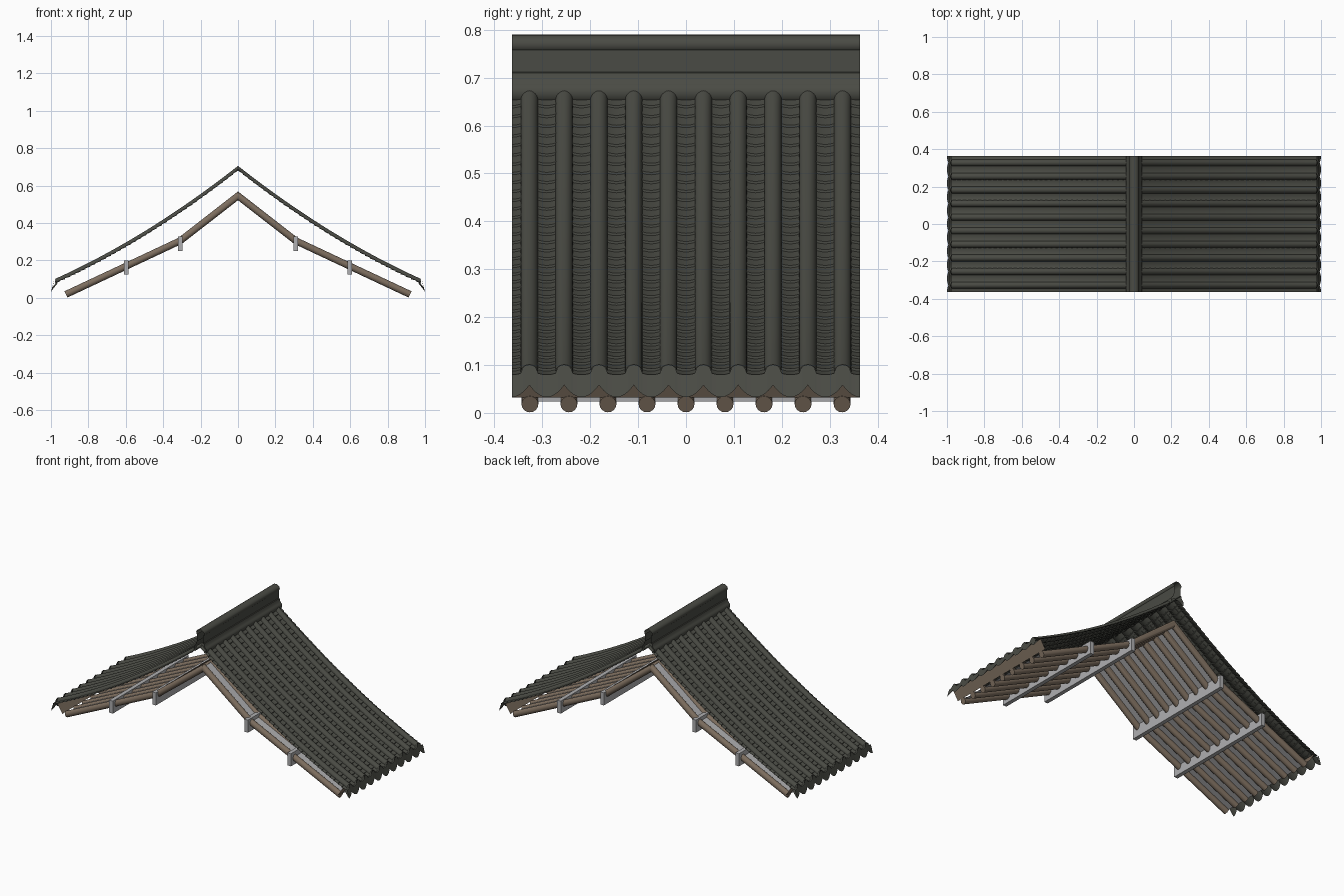
import bpy, bmesh, math
from mathutils import Vector

if "Cube" in bpy.data.objects:
    bpy.data.objects.remove(bpy.data.objects["Cube"])

HALF = 0.3635                 # half depth of the roof along y
ROWS = 10
PITCH = 2 * HALF / ROWS       # spacing of the tile rows


def material(name, rgb):
    m = bpy.data.materials.new(name)
    m.diffuse_color = (*rgb, 1)
    m.use_nodes = True
    m.node_tree.nodes["Principled BSDF"].inputs["Base Color"].default_value = m.diffuse_color
    return m


TILE = material("dark_tile", (0.068, 0.070, 0.058))
WOOD = material("brown_wood", (0.205, 0.155, 0.113))
GREY = material("light_grey", (0.43, 0.43, 0.44))


def finish(name, bm, mat, smooth=True, up=None):
    """Turn a bmesh into an object; 'up' orients open sheets away from a point."""
    if up is None:
        bmesh.ops.recalc_face_normals(bm, faces=bm.faces[:])
    else:
        bm.normal_update()
        s = sum(f.normal.dot(f.calc_center_median() - Vector(up)) * f.calc_area() for f in bm.faces)
        if s < 0:
            bmesh.ops.reverse_faces(bm, faces=bm.faces[:])
    me = bpy.data.meshes.new(name)
    bm.to_mesh(me)
    bm.free()
    me.materials.append(mat)
    ob = bpy.data.objects.new(name, me)
    bpy.context.collection.objects.link(ob)
    if smooth:
        bpy.ops.object.select_all(action='DESELECT')
        ob.select_set(True)
        bpy.context.view_layer.objects.active = ob
        bpy.ops.object.shade_smooth_by_angle(angle=math.radians(35))
    return ob


def loft(bm, rings, closed=False):
    """Bridge successive rows of points with quads."""
    rows = [[bm.verts.new(p) for p in r] for r in rings]
    n = len(rows[0])
    for a, b in zip(rows, rows[1:]):
        for i in range(n if closed else n - 1):
            j = (i + 1) % n
            bm.faces.new((a[i], a[j], b[j], b[i]))
    return rows


def sheet(name, profile, mat, up, spans=((-HALF, HALF),), smooth=False):
    """Open sheet: an (x, z) profile drawn out along y."""
    bm = bmesh.new()
    for span in spans:
        loft(bm, [[(x, y, z) for x, z in profile] for y in span])
    return finish(name, bm, mat, smooth, up)


def crest(x):
    """Height of the curved roof line (top of the cover tiles)."""
    return 0.705 - 0.785 * x + 0.171 * x * x


def slope_normal(x):
    return Vector((0.785 - 0.342 * x, 1)).normalized()


def pan_fraction(y):
    """0 at a pan tile's centre line, 1 under a cover tile."""
    t = ((y + HALF) / PITCH) % 1.0
    return min(t, 1 - t) * 2


def pan_drop(y):
    return 0.012 + 0.012 * (1 - pan_fraction(y) ** 2)


EAVE = 0.978
COURSES = 36
R = 0.018                     # cover tile radius
ys = [-HALF + i * PITCH / 16 for i in range(ROWS * 16 + 1)]
covers = [-HALF + (i + 0.5) * PITCH for i in range(ROWS)]

for side, label in ((-1, "left"), (1, "right")):
    # overlapping pan tiles, stepped down the slope
    bm = bmesh.new()
    rings = []
    for i in range(COURSES):
        for x, lift in ((EAVE * i / COURSES, -0.002), (EAVE * (i + 1) / COURSES, 0.003)):
            rings.append([(side * x, y, crest(x) - pan_drop(y) + lift) for y in ys[::2]])
    loft(bm, rings)
    finish("pan_tiles_" + label, bm, TILE, True, (0, 0, -50))

    # half-round cover tiles
    bm = bmesh.new()
    for yc in covers:
        rings = []
        for i in range(25):
            x = EAVE * i / 24
            n = slope_normal(x)
            ring = []
            for k in range(13):
                a = math.pi * k / 12
                h = R * (math.sin(a) - 1)
                ring.append((side * max(0, x + n.x * h * (i > 0)), yc + R * math.cos(a), crest(x) + n.y * h))
            rings.append(ring)
        loft(bm, rings)
    finish("cover_tiles_" + label, bm, TILE, True, (0, 0, -50))

    # eave end tiles: scalloped wedge closing the covers and hanging below the pans
    bm = bmesh.new()
    top, low, back = [], [], []
    for y in ys:
        d = (1 - pan_fraction(y)) * PITCH / 2
        zpan = crest(EAVE) - pan_drop(y) + 0.003
        zcover = crest(EAVE) - R + math.sqrt(max(0, R * R - d * d)) if d < R else 0
        z0 = max(zpan, zcover)
        z1 = 0.033 + 0.025 * pan_fraction(y) ** 2
        top.append((side * (EAVE + 0.004 + (0.1 - z0) * 0.2), y, z0))
        low.append((side * (1.0 - (z1 - 0.033) * 0.3), y, z1))
        back.append((side * (EAVE - 0.012), y, zpan - 0.004))
    loft(bm, [top, low, back])
    finish("eave_tiles_" + label, bm, TILE, False, (0, 0, 0))

    # eave strip behind the eave tiles
    sheet("eave_strip_" + label, [(side * 0.925, 0.032), (side * 0.957, 0.084)], WOOD, (0, 0, 0))

    # upright boards that the rafters pass through
    for pos, zc, kind in ((0.598, 0.162, "lower"), (0.309, 0.289, "upper")):
        bm = bmesh.new()
        bmesh.ops.create_cube(bm, size=1)
        for v in bm.verts:
            v.co = Vector((side * pos + v.co.x * 0.024, v.co.y * 2 * HALF, zc + v.co.z * 0.076))
        finish(kind + "_cross_board_" + label, bm, GREY, False)

# rafters: bent round poles running eave to eave over the ridge
path = [Vector(p) for p in ((-0.920, 0.018), (-0.31, 0.304), (0, 0.545), (0.31, 0.304), (0.920, 0.018))]


def mitres():
    out = []
    for i, p in enumerate(path):
        d0 = (p - path[i - 1]).normalized() if i else None
        d1 = (path[i + 1] - p).normalized() if i < 4 else None
        d0, d1 = d0 or d1, d1 or d0
        t = (d0 + d1).normalized()
        out.append((p, Vector((-t.y, t.x)) / t.dot(d0)))
    return out


frame = mitres()
RR = 0.0185
rafters = [(k - 4) * 0.0815 for k in range(9)]
bm = bmesh.new()
for yc in rafters:
    rings = []
    for p, n in frame:
        rings.append([(p.x + n.x * RR * math.sin(a), yc + RR * 0.95 * math.cos(a), p.y + n.y * RR * math.sin(a))
                      for a in (2 * math.pi * j / 16 for j in range(16))])
    rows = loft(bm, rings, True)
    bm.faces.new(rows[0])
    bm.faces.new(rows[-1])
finish("rafters", bm, WOOD)

# pale infill between neighbouring rafters
sheet("rafter_infill", [tuple(p + n * 0.006) for p, n in frame], GREY, (0, 0, -50),
      list(zip(rafters, rafters[1:])))

# moulded ridge, open at both ends
half = [(0.034, 0.652), (0.039, 0.657), (0.042, 0.669), (0.040, 0.680), (0.034, 0.686),
        (0.028, 0.696), (0.025, 0.710), (0.021, 0.712), (0.021, 0.758), (0.024, 0.761),
        (0.026, 0.770), (0.024, 0.778), (0.018, 0.784), (0.010, 0.789), (0.003, 0.790)]
sheet("ridge", half + [(-x, z) for x, z in reversed(half)], TILE, (0, 0, 0.7), smooth=True)
